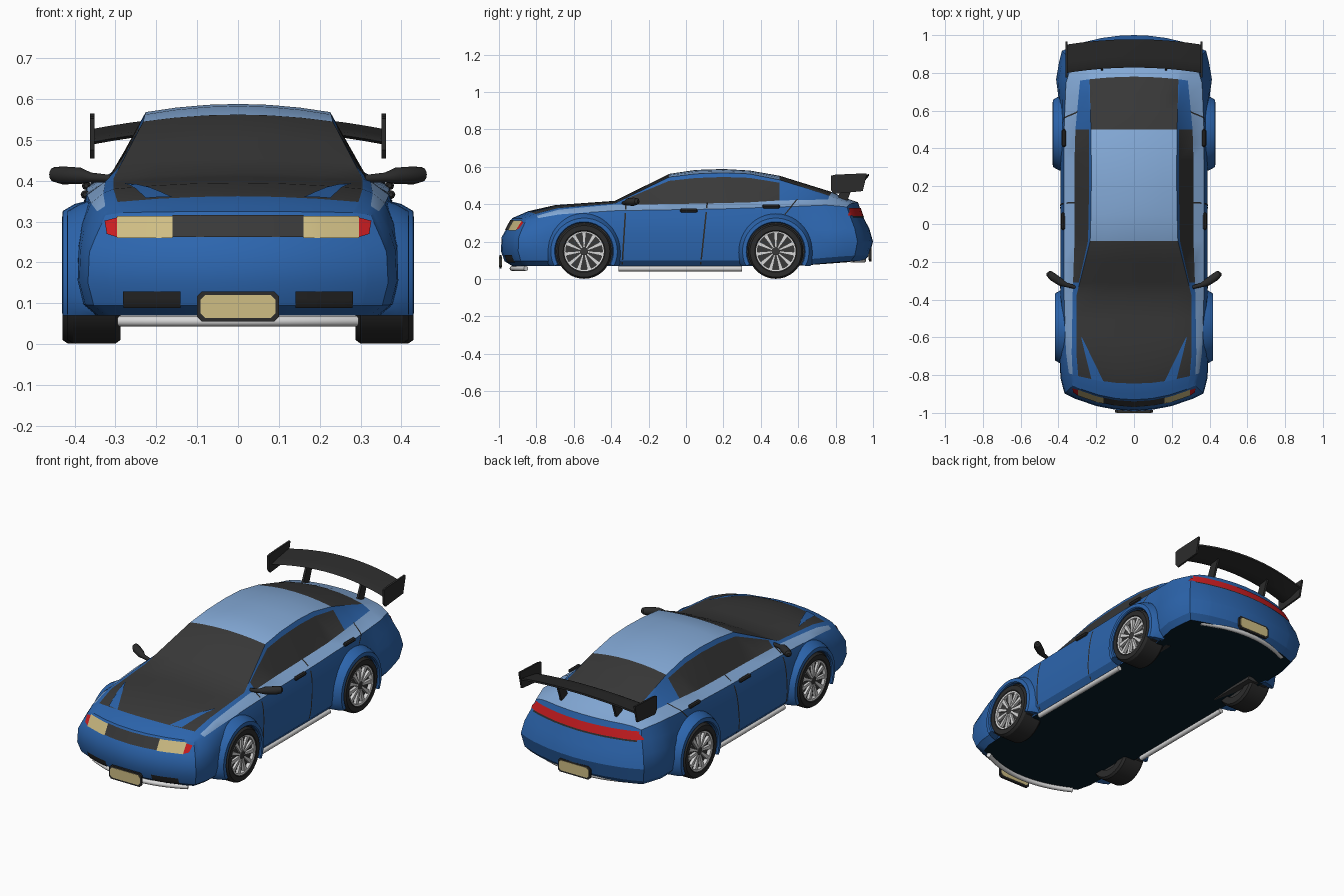
import bpy, bmesh, math
from mathutils import Vector, Matrix
from mathutils.bvhtree import BVHTree

if "Cube" in bpy.data.objects:
    bpy.data.objects.remove(bpy.data.objects["Cube"])

def mat(name, r, g, b):
    m = bpy.data.materials.new(name)
    m.diffuse_color = (r, g, b, 1)
    m.use_nodes = True
    m.node_tree.nodes["Principled BSDF"].inputs["Base Color"].default_value = m.diffuse_color
    return m

BLUE = mat("blue paint", .025, .13, .42)
LIGHT = mat("light blue paint", .23, .40, .68)
GLASS = mat("dark panel", .04, .04, .04)
TRIM = mat("black trim", .024, .024, .024)
SILVER = mat("silver", .68, .68, .68)
TAN = mat("lamp tan", .62, .51, .23)
RED = mat("red lamp", .6, .012, .015)
UNDER = mat("underbody", .002, .012, .022)

def finish(name, bm, mats, angle=32, recalc=True):
    if recalc:
        bmesh.ops.recalc_face_normals(bm, faces=bm.faces)
    me = bpy.data.meshes.new(name)
    bm.to_mesh(me)
    bm.free()
    for m in mats:
        me.materials.append(m)
    me.shade_smooth()
    me.set_sharp_from_angle(angle=math.radians(angle))
    ob = bpy.data.objects.new(name, me)
    bpy.context.collection.objects.link(ob)
    return ob

def loft(name, rings, m, loop=False, cap=True):
    """Skin a list of closed rings."""
    bm = bmesh.new()
    vs = [[bm.verts.new(p) for p in r] for r in rings]
    n = len(vs[0])
    for i in range(len(vs) - (0 if loop else 1)):
        a, b = vs[i], vs[(i + 1) % len(vs)]
        for k in range(n):
            bm.faces.new((a[k], a[(k + 1) % n], b[(k + 1) % n], b[k]))
    if cap and not loop:
        bm.faces.new(vs[0])
        bm.faces.new(vs[-1])
    return finish(name, bm, [m])

def tube(name, pts, radii, m, seg=12):
    pts = [Vector(p) for p in pts]
    rings = []
    for i, p in enumerate(pts):
        t = pts[min(i + 1, len(pts) - 1)] - pts[max(i - 1, 0)]
        n = Vector((-t.y, t.x, 0)).normalized()
        angs = [2 * math.pi * k / seg for k in range(seg)]
        rings.append([p + radii[i] * (math.cos(a) * n + math.sin(a) * Vector((0, 0, 1))) for a in angs])
    return loft(name, rings, m)

def lathe(name, prof, s, cy, cz, m, seg=36, loop=True):
    """Spin (radius, x) points about an axle."""
    rings = [[(s * x, cy + r * math.cos(2 * math.pi * k / seg), cz + r * math.sin(2 * math.pi * k / seg))
              for k in range(seg)] for r, x in prof]
    return loft(name, rings, m, loop=loop)

clamp = lambda v: max(0, min(1, v))

# Body: top sheet stations (y, shoulder x z, belt x z, roof edge x z, centre z)
ST = [(-.93, .325, .315, .31, .318, .28, .322, .325), (-.845, .345, .325, .325, .338, .295, .348, .362),
      (-.70, .36, .345, .33, .37, .305, .38, .395), (-.38, .37, .365, .325, .398, .305, .405, .418),
      (-.09, .37, .37, .315, .40, .232, .545, .562), (.05, .37, .372, .315, .403, .228, .562, .583),
      (.2, .37, .375, .315, .406, .226, .568, .588), (.34, .37, .38, .315, .41, .226, .562, .58),
      (.5, .37, .385, .31, .42, .228, .53, .552), (.78, .36, .395, .285, .425, .235, .445, .465),
      (.86, .34, .39, .28, .415, .24, .42, .43), (.92, .325, .385, .28, .40, .24, .405, .41)]

def station(y):
    for a, b in zip(ST, ST[1:]):
        if y <= b[0] + 1e-6:
            t = (y - a[0]) / (b[0] - a[0])
            return [p + (q - p) * t for p, q in zip(a, b)]

ys = sorted([s[0] for s in ST] + [-.90, -.78, -.60, -.5, -.31, -.2, .12, .42, .6, .69])

def row(y):
    _, ws, zs, wb, zb, wr, zr, zt = station(y)
    half = [(wr * t, zt - (zt - zr) * t * t) for t in (0, .33, .67, 1)]
    half += [(wr + (wb - wr) * .14, zr + (zb - zr) * .14), (wb, zb), (ws, zs)]
    pts = [(-x, z) for x, z in half[:0:-1]] + half
    ff, fr = clamp((-.5 - y) / .43) ** 2, clamp((y - .5) / .42) ** 2
    return [Vector((x, y + (.075 * ff - .06 * fr) * (x / .325) ** 2, z)) for x, z in pts]

rows = [row(y) for y in ys]
NC = len(rows[0])
bm = bmesh.new()
grid = [[bm.verts.new(p) for p in r] for r in rows]
for j in range(len(ys) - 1):
    yc = (ys[j] + ys[j + 1]) / 2
    for i in range(NC - 1):
        f = bm.faces.new((grid[j][i], grid[j][i + 1], grid[j + 1][i + 1], grid[j + 1][i]))
        band = min(i, NC - 2 - i)        # 0 shoulder, 1 window, 2 pillar, 3+ roof
        if band == 0:
            k = 1 if yc > -.85 else 0
        elif yc > .78:
            k = 1
        elif band == 1:
            k = 2 if -.31 < yc < .5 else 0
        elif band == 2:
            k = 0
        else:
            k = 0 if yc < -.845 else 2 if yc < -.09 or yc > .5 else 1
        f.material_index = k

# Body walls: levels of (z, outward offset) at front, side and rear
LEVELS = [((.26, .035), (.31, .015), (.335, .025)), ((.225, .055), (.25, .02), (.27, .06)),
          ((.15, .06), (.16, .02), (.2, .08)), ((.095, .04), (.10, .012), (.125, .06)),
          ((.07, 0), (.07, -.015), (.095, .03))]
J = len(ys) - 1
ring = [(0, i) for i in range(NC)] + [(j, NC - 1) for j in range(1, J)]
ring += [(J, i) for i in range(NC - 1, -1, -1)] + [(j, 0) for j in range(J - 1, 0, -1)]
prev = [grid[j][i] for j, i in ring]
for lev in LEVELS:
    cur = []
    for j, i in ring:
        p = rows[j][i]
        wf, wr = clamp((-.6 - p.y) / .25), clamp((p.y - .6) / .25)
        ws = 1 - wf - wr
        z, off = [wf * lev[0][c] + ws * lev[1][c] + wr * lev[2][c] for c in (0, 1)]
        if j in (0, J):
            n = Vector(((p.x / .325) ** 3, -1 if j == 0 else 1, 0))
        else:
            n = Vector((math.copysign(1, p.x), wr ** 2 - wf ** 2, 0))
        q = p + n.normalized() * off
        cur.append(bm.verts.new((q.x, q.y, z)))
    for k in range(len(ring)):
        k2 = (k + 1) % len(ring)
        bm.faces.new((prev[k], prev[k2], cur[k2], cur[k]))
    prev = cur
bm.faces.new(prev).material_index = 3
bmesh.ops.recalc_face_normals(bm, faces=bm.faces)
bvh = BVHTree.FromBMesh(bm)
finish("car_body", bm, [BLUE, LIGHT, GLASS, UNDER], 28)

RAY = {"front": lambda u, v: ((u, -2, v), (0, 1, 0)), "rear": lambda u, v: ((u, 2, v), (0, -1, 0)),
       "right": lambda u, v: ((2, u, v), (-1, 0, 0)), "left": lambda u, v: ((-2, u, v), (1, 0, 0)),
       "top": lambda u, v: ((u, v, 2), (0, 0, -1))}

def plate(name, view, quad, m, nu=6, nv=4, off=.004):
    """Thin panel projected onto the body from one direction."""
    bm = bmesh.new()
    a, b, c, d = [Vector(q) for q in quad]
    g = []
    for v in range(nv + 1):
        line = []
        for u in range(nu + 1):
            q = a.lerp(b, u / nu).lerp(d.lerp(c, u / nu), v / nv)
            o, dr = RAY[view](q.x, q.y)
            hit, n, _, _ = bvh.ray_cast(Vector(o), Vector(dr))
            line.append(bm.verts.new(hit + n * off) if hit else None)
        g.append(line)
    dr = Vector(RAY[view](0, 0)[1])
    for v in range(nv):
        for u in range(nu):
            vs = [g[v][u], g[v][u + 1], g[v + 1][u + 1], g[v + 1][u]]
            if all(vs):
                f = bm.faces.new(vs)
                f.normal_update()
                if f.normal.dot(dr) > 0:
                    f.normal_flip()
    return finish(name, bm, [m], recalc=False)

def rect(u0, u1, v0, v1):
    return [(u0, v0), (u1, v0), (u1, v1), (u0, v1)]

# Lamps, grille and licence plates
plate("grille", "front", rect(-.16, .16, .26, .314), GLASS, 12)
plate("rear_lamp_bar", "rear", rect(-.32, .32, .335, .378), RED, 20)
plate("rear_lamp_lower_line", "rear", rect(-.32, .32, .327, .335), TRIM, 20, 1)
for view, y, z in (("front", -.992, .092), ("rear", .985, .13)):
    for part, w, h, t, m in (("frame", .1, .037, .006, TRIM), ("plate", .092, .028, .008, TAN)):
        octo = [(sx * (w - cx), sz * (h - cz)) for sx, sz, o in ((1, 1, 0), (-1, 1, 1), (-1, -1, 0), (1, -1, 1))
                for cx, cz in (((0, .012), (.012, 0)) if o == 0 else ((.012, 0), (0, .012)))]
        loft(f"{view}_licence_{part}", [[(x, y + dy, z + q) for x, q in octo] for dy in (-t, t)], m)

for s, side in ((1, "right"), (-1, "left")):
    plate(side + "_headlamp", "front", rect(s * .16, s * .295, .258, .312), TAN)
    plate(side + "_indicator", "front", [(s * .295, .26), (s * .32, .268), (s * .325, .3), (s * .295, .308)], RED)
    plate(side + "_intake", "front", rect(s * .14, s * .28, .092, .13), TRIM)
    plate(side + "_rear_lamp_end", side, [(.865, .338), (.91, .338), (.91, .378), (.875, .378)], RED)
    plate(side + "_hood_wedge", "top", [(s * .16, -.835), (s * .225, -.82), (s * .28, -.6), (s * .275, -.6)], BLUE)
    # Door gaps and handles
    for k, (y0, y1, z0, z1) in enumerate(((-.345, -.325, .08, .40), (.075, .11, .08, .41), (.525, .59, .345, .425))):
        plate(f"{side}_door_gap_{k}", side, [(y0, z0), (y0 + .008, z0), (y1 + .008, z1), (y1, z1)], TRIM, 1, 12, .002)
    for k, (yc, zc) in enumerate(((.015, .366), (.455, .388))):
        hit = bvh.ray_cast(Vector((s * 2, yc, zc - .012)), Vector((-s, 0, 0)))[0]
        tube(f"{side}_door_handle_{k}", [(hit.x, yc + d, zc) for d in (-.047, -.04, .04, .047)],
             (.005, .011, .011, .005), TRIM, 8)
    # Mirror
    tube(side + "_mirror", [(s * .31, -.335, .405), (s * .36, -.322, .408), (s * .385, -.31, .412),
         (s * .43, -.28, .413), (s * .45, -.262, .415), (s * .456, -.255, .415)],
         (.009, .012, .02, .022, .018, .008), TRIM)
    # Side pipe
    tube(side + "_side_pipe", [(s * .352, -.36, .055), (s * .352, .3, .055)], (.014, .014), SILVER)
    # Wheels, wheel wells and arch flares
    for end, cy, d in (("front", -.545, -.012), ("rear", .48, 0)):
        nm, cz = f"{side}_{end}_", .148
        lathe(nm + "tire", [(.10, .30 + d), (.138, .30 + d), (.147, .312 + d), (.147, .416 + d),
              (.138, .43 + d), (.112, .43 + d), (.104, .424 + d), (.10, .39 + d)], s, cy, cz, TRIM)
        lathe(nm + "rim_back", [(.104, .31 + d), (.104, .402 + d)], s, cy, cz, GLASS, loop=False)
        lathe(nm + "rim_ring", [(.098, .405 + d), (.106, .405 + d), (.106, .427 + d), (.098, .425 + d)], s, cy, cz, SILVER)
        lathe(nm + "hub", [(.026, .40 + d), (.026, .418 + d), (.018, .423 + d)], s, cy, cz, GLASS, 16, False)
        bm = bmesh.new()
        for k in range(11):
            M = (Matrix.Translation((s * (.413 + d), cy, cz)) @ Matrix.Rotation(2 * math.pi * k / 11, 4, 'X')
                 @ Matrix.Translation((0, 0, .061)) @ Matrix.Diagonal((.016, .022, .078, 1)))
            vs = bmesh.ops.create_cube(bm, size=1, matrix=Matrix())["verts"]
            for v in vs:
                if v.co.z < 0:
                    v.co.y *= .45
                v.co = M @ v.co
        finish(nm + "spokes", bm, [SILVER])
        arc = [math.radians(-27 + 234 * k / 28) for k in range(29)]
        loft(nm + "wheel_well", [[(s * x, cy + .16 * math.cos(a), cz + .16 * math.sin(a)) for a in arc]
             for x in (.27, .396)], GLASS)
        sec = ((.153, .34), (.153, .425 + d), (.158, .431 + d), (.178, .429 + d), (.195, .40 + d), (.208, .35))
        loft(nm + "arch_flare", [[(s * x, cy + r * math.cos(a), max(.07, cz + r * math.sin(a))) for r, x in sec]
             for a in arc], BLUE)
    # Spoiler end plate and support
    loft(side + "_wing_end_plate", [[(s * x, y, z) for y, z in ((.775, .552), (.80, .558), (.965, .565), (.965, .553),
         (.945, .47), (.79, .455), (.775, .475))] for x in (.352, .362)], TRIM)
    loft(side + "_wing_support", [[(s * x, y, z) for y, z in ((.80, .41), (.86, .41), (.905, .535), (.85, .525))]
         for x in (.164, .176)], TRIM)

# Wing blade
wing = []
for k in range(17):
    u = k / 8 - 1
    y, z = .875 + .028 * (1 - u * u), .503 + .034 * (1 - u * u)
    wing.append([(u * .355, y + a, z + b) for a, b in ((-.075, -.008), (-.06, 0), (-.02, .008), (.075, .024),
                                                       (.075, .014), (-.01, -.008), (-.06, -.014))])
loft("wing_blade", wing, TRIM)

# Front and rear lower pipes
xs = [k / 8 - 1 for k in range(17)]
tube("front_lower_pipe", [(.29 * u, -.93 + .075 * u * u, .056) for u in xs], [.013] * 17, SILVER)
tube("rear_lower_pipe", [(.28 * u, .95 - .065 * u * u, .1) for u in xs], [.013] * 17, SILVER)
